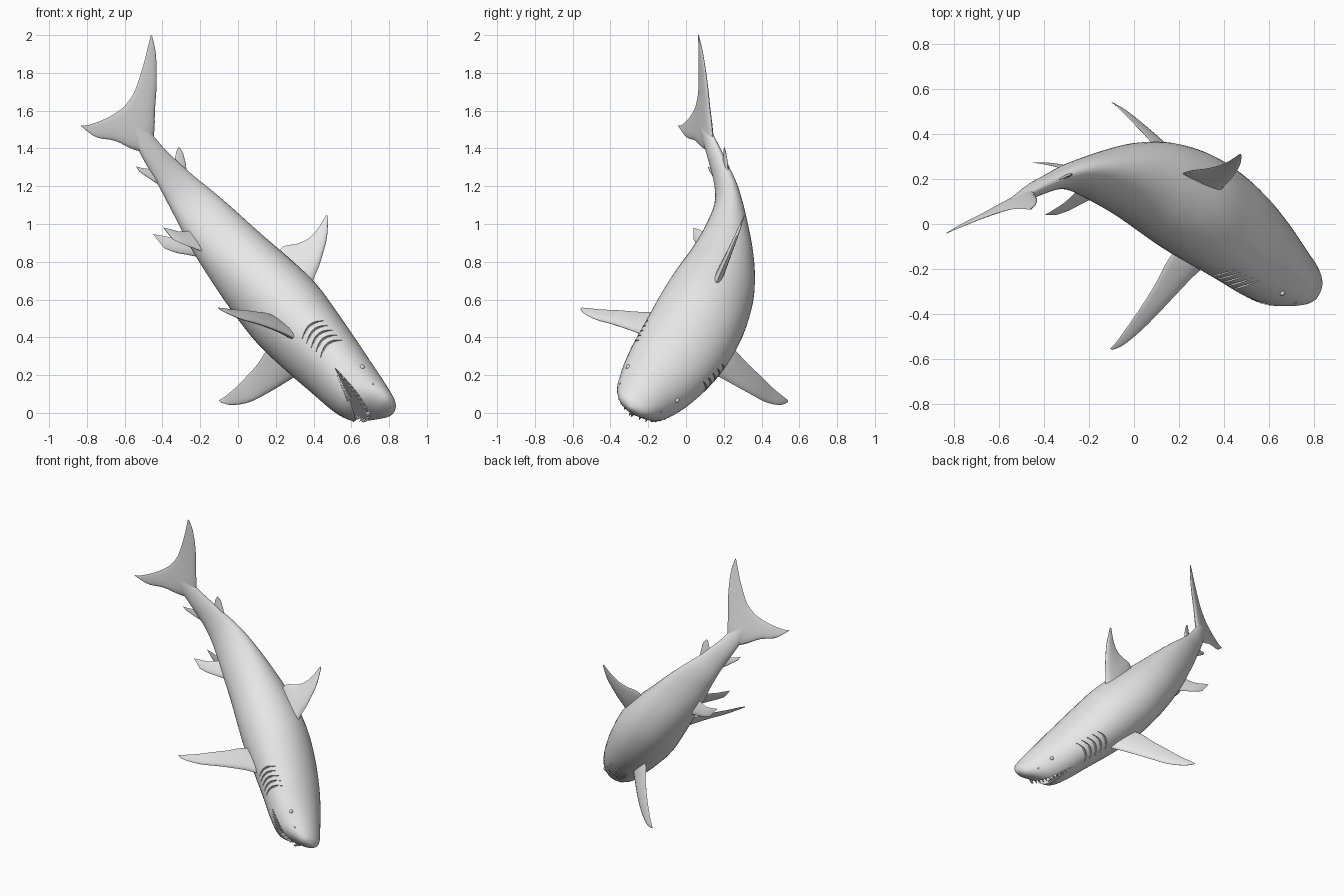
import bpy, bmesh, math
from mathutils import Vector

if "Cube" in bpy.data.objects:
    bpy.data.objects.remove(bpy.data.objects["Cube"])

grey = bpy.data.materials.new("plain grey")
grey.use_nodes = True
grey.diffuse_color = (0.8, 0.8, 0.8, 1)
grey.node_tree.nodes["Principled BSDF"].inputs["Base Color"].default_value = (0.8, 0.8, 0.8, 1)

# Body directions: toward the tail, toward its left, toward its back
AFT = Vector((-0.65, 0.42, 0.633))
LEFT = Vector((0.084, 0.867, -0.49))
UP = Vector((0.755, 0.265, 0.60))

# Sideways swimming bend: (distance aft, sideways shift)
SPINE = [(-.66, -.20), (-.3, -.16), (0, -.147), (.3, -.172), (.55, -.22),
         (.8, -.305), (1.0, -.40), (1.15, -.515), (1.28, -.637), (1.6, -.97)]

# Body sections: (distance aft, half width, top, bottom)
BODY = [(-.645, .015, .565, .545), (-.625, .07, .588, .505), (-.58, .112, .605, .458),
        (-.52, .145, .62, .39), (-.47, .165, .632, .35), (-.36, .20, .655, .333),
        (-.2, .23, .688, .33), (0, .245, .725, .32), (.2, .243, .752, .313),
        (.4, .22, .745, .33), (.6, .17, .722, .355), (.8, .11, .695, .385),
        (.95, .068, .665, .42), (1.1, .042, .62, .448), (1.22, .033, .587, .46),
        (1.32, .02, .57, .475), (1.4, .008, .54, .50)]


def sample(keys, u):
    """Smooth interpolation of rows whose first entry is the parameter."""
    last = len(keys) - 1
    i = max(j for j in range(last) if j == 0 or keys[j][0] <= u)
    a, b = keys[i], keys[i + 1]
    span = b[0] - a[0]
    t = min(max((u - a[0]) / span, 0), 1)

    def slope(j, k):
        p, q = keys[max(j - 1, 0)], keys[min(j + 1, last)]
        return (q[k] - p[k]) / (q[0] - p[0]) * span

    out = []
    for k in range(1, len(a)):
        m, n, rise = slope(i, k), slope(i + 1, k), b[k] - a[k]
        out.append(a[k] + t * (m + t * (3 * rise - 2 * m - n + t * (m + n - 2 * rise))))
    return out


def place(u, w, d):
    """Straight body coordinates (aft, sideways, up) to the bent, posed body."""
    e = 0.02
    shift = sample(SPINE, u)[0]
    slope = (sample(SPINE, u + e)[0] - sample(SPINE, u - e)[0]) / (2 * e)
    size = math.hypot(1, slope)
    return AFT * (u - w * slope / size) + LEFT * (shift + w / size) + UP * d


def flank(u, d):
    """Half width of the body at a given height."""
    half, top, bottom = sample(BODY, u)
    x = (d - (top + bottom) / 2) / ((top - bottom) / 2)
    return half * math.sqrt(max(0, 1 - x * x))


def finish(name, bm, angle=45):
    bmesh.ops.recalc_face_normals(bm, faces=bm.faces)
    mesh = bpy.data.meshes.new(name)
    bm.to_mesh(mesh)
    bm.free()
    mesh.materials.append(grey)
    ob = bpy.data.objects.new(name, mesh)
    bpy.context.collection.objects.link(ob)
    smooth(ob, angle)
    return ob


def smooth(ob, angle=45):
    bpy.ops.object.select_all(action='DESELECT')
    ob.select_set(True)
    bpy.context.view_layer.objects.active = ob
    bpy.ops.object.shade_smooth_by_angle(angle=math.radians(angle))


def loft(name, tubes):
    """Skin each list of rings into a closed tube."""
    bm = bmesh.new()
    for rings in tubes:
        loops = [[bm.verts.new(place(*p)) for p in ring] for ring in rings]
        n = len(loops[0])
        for a, b in zip(loops, loops[1:]):
            for k in range(n):
                bm.faces.new((a[k], a[(k + 1) % n], b[(k + 1) % n], b[k]))
        bm.faces.new(loops[0])
        bm.faces.new(loops[-1])
    return finish(name, bm)


def circle(n):
    return [(math.cos(2 * math.pi * k / n), math.sin(2 * math.pi * k / n)) for k in range(n)]


def fin(name, rows, side=1, axis=(1, 0), steps=24):
    """Rows from root to tip: (front, rear, sideways, up, thickness)."""
    keys = [(i, *row) for i, row in enumerate(rows)]
    rings = []
    for i in range(steps + 1):
        f, r, w, d, thick = sample(keys, (len(rows) - 1) * i / steps)
        ring = []
        for c, s in circle(16):
            off = thick / 2 * s * (0.75 + 0.35 * c)
            ring.append((f + (r - f) * (0.5 - 0.5 * c), side * (w + off * axis[0]), d + off * axis[1]))
        rings.append(ring)
    return loft(name, [rings])


# Body
rings = []
STEPS = 90
for i in range(STEPS + 1):
    u = -.645 + 2.045 * (i / STEPS) ** 1.25
    half, top, bottom = sample(BODY, u)
    rings.append([(u, half * c, (top + bottom) / 2 + (top - bottom) / 2 * s) for c, s in circle(40)])
body = loft("body", [rings])

# Mouth wedge and gill slits, cut out of the body
JAW, HINGE, DROP = .445, -.335, .33
wedge = [[(HINGE, w, JAW), (-.75, w, JAW), (-.75, w, JAW - DROP * .415)] for w in (-.4, .4)]
mouth_cutter = loft("mouth_cutter", [wedge])
slits = []
for side in (-1, 1):
    for i in range(5):
        slit = []
        for j in range(9):
            d = .43 + .15 * j / 8
            u = -.235 + .04 * i + .025 * math.sin(j / 8 * math.pi)
            r = .0065 * math.sin(math.pi * (j + 1) / 10)
            slit.append([(u + r * c, side * (flank(u, d) + 2 * r * s), d) for c, s in circle(6)])
        slits.append(slit)
gill_cutter = loft("gill_cutter", slits)
for cutter in (mouth_cutter, gill_cutter):
    cutter.hide_render = True
    cut = body.modifiers.new("cut", 'BOOLEAN')
    cut.operation, cut.solver, cut.object = 'DIFFERENCE', 'EXACT', cutter
    bpy.context.view_layer.objects.active = body
    bpy.ops.object.modifier_apply(modifier=cut.name)
    bpy.data.objects.remove(cutter)
smooth(body, 35)

# Fins on the back, the belly and the tail
fin("dorsal_fin", [(.19, .47, 0, .68, .06), (.255, .50, 0, .765, .05), (.295, .465, 0, .84, .04),
                   (.34, .45, 0, .91, .032), (.395, .462, 0, .985, .022), (.475, .49, 0, 1.064, .006)])
fin("second_dorsal_fin", [(1.04, 1.14, 0, .59, .025), (1.10, 1.17, 0, .635, .014), (1.15, 1.18, 0, .662, .005)])
fin("anal_fin", [(1.06, 1.17, 0, .48, .025), (1.14, 1.20, 0, .435, .014), (1.20, 1.225, 0, .405, .005)])
# Tail rows: (height, front, rear, thickness) measured from the tail root
TAIL = [(.273, .29, .30, .005), (.309, .193, .275, .012), (.386, .11, .248, .022),
        (.45, 0, .235, .034), (.52, -.06, .23, .044), (.60, .02, .25, .036),
        (.66, .104, .285, .028), (.753, .223, .355, .02), (.834, .352, .425, .012), (.869, .44, .455, .005)]
fin("tail_fin", [(1.28 + .69 * f, 1.28 + .69 * r, 0, d, t) for d, f, r, t in TAIL], steps=40)

# Paired fins
PECTORAL = [(-.05, .17, .16, .43, .06), (0, .195, .24, .38, .05), (.045, .20, .33, .32, .04),
            (.09, .215, .42, .255, .032), (.135, .23, .50, .19, .024), (.195, .25, .57, .135, .014),
            (.245, .262, .60, .107, .005)]
PELVIC = [(.69, .85, .04, .43, .03), (.77, .88, .08, .37, .02), (.82, .92, .105, .33, .014),
          (.87, .95, .12, .30, .005)]
for label, side in (("left", 1), ("right", -1)):
    fin(label + "_pectoral_fin", PECTORAL, side, (.58, .81))
    fin(label + "_pelvic_fin", PELVIC, side, (.85, .5))
    # Eye and nostril
    for part, u, d, r in (("eye", -.42, .56, .013), ("nostril", -.53, .54, .005)):
        bm = bmesh.new()
        bmesh.ops.create_uvsphere(bm, u_segments=16, v_segments=10, radius=r)
        bmesh.ops.translate(bm, verts=bm.verts, vec=place(u, side * (flank(u, d) - r * .3), d))
        finish(label + "_" + part, bm)

# Teeth: small cones along both jaw rims
for name, start, way in (("upper_teeth", -.575, -1), ("lower_teeth", -.487, 1)):
    teeth = []
    for side in (-1, 1):
        for i in range(11):
            u = start + (-.375 - start) * (i / 10) ** 1.6
            d = JAW if way < 0 else JAW - DROP * (HINGE - u)
            w = side * max(flank(u, d) - .010, .006)
            teeth.append([[(u + r * c, w + r * s, d + way * h) for c, s in circle(6)]
                          for r, h in ((.0075, -.008), (.006, .008), (.0008, .024))])
    loft(name, teeth)
